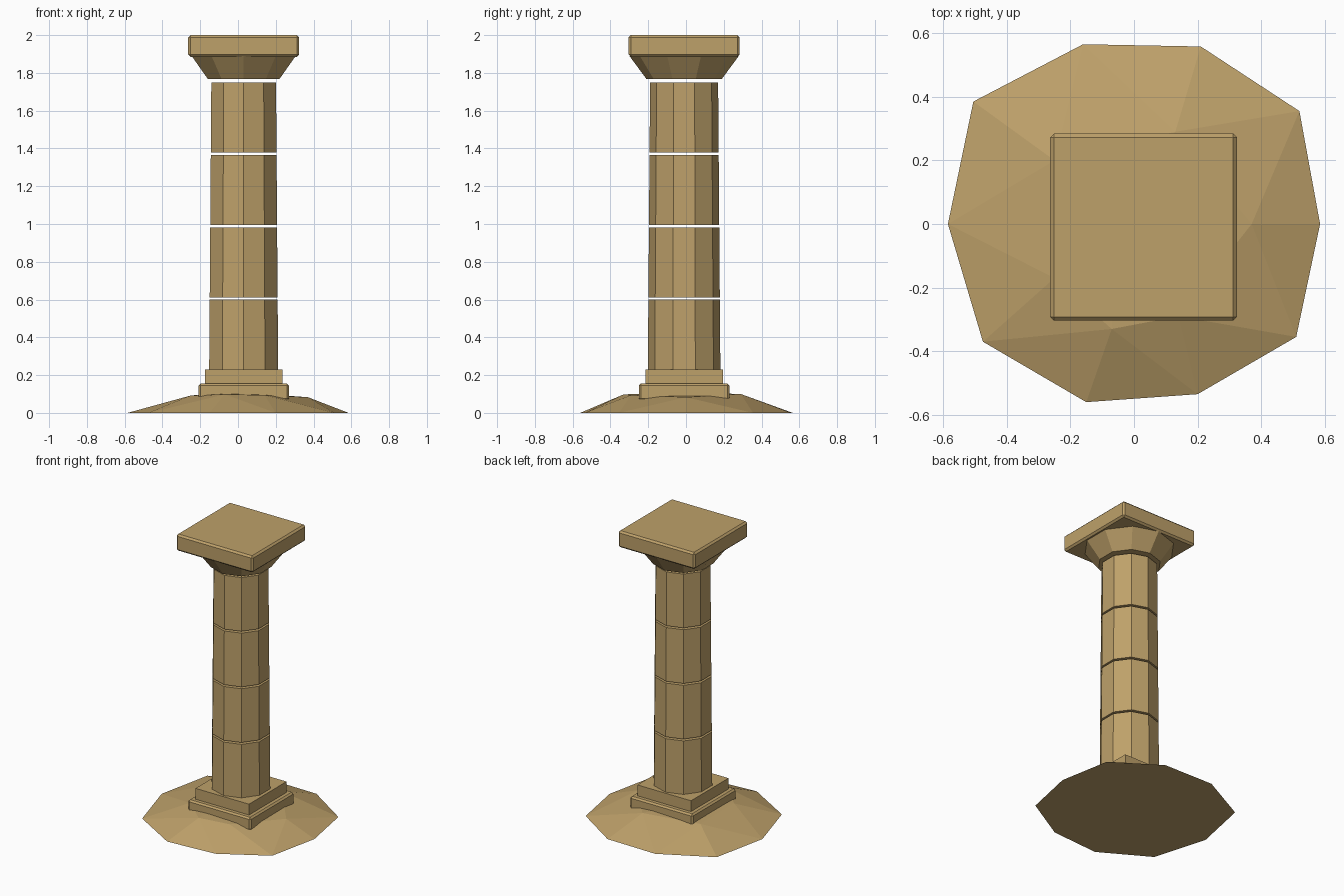
import bpy, bmesh, math
from mathutils import Matrix

if "Cube" in bpy.data.objects:
    bpy.data.objects.remove(bpy.data.objects["Cube"])

CX, CY = 0.03, -0.01          # column axis
SIDES = 10

stone = bpy.data.materials.new("sandstone")
stone.diffuse_color = (0.515, 0.356, 0.144, 1)
stone.use_nodes = True
stone.node_tree.nodes["Principled BSDF"].inputs["Base Color"].default_value = stone.diffuse_color


def finish(name, bm):
    bmesh.ops.recalc_face_normals(bm, faces=bm.faces)
    mesh = bpy.data.meshes.new(name)
    bm.to_mesh(mesh)
    bm.free()
    mesh.materials.append(stone)
    obj = bpy.data.objects.new(name, mesh)
    bpy.context.collection.objects.link(obj)
    return obj


def slab(name, half, z0, z1, bevel=0.0):
    bm = bmesh.new()
    bmesh.ops.create_cube(bm, size=1, matrix=Matrix.Translation((CX, CY, (z0 + z1) / 2))
                          @ Matrix.Diagonal((2 * half, 2 * half, z1 - z0, 1)))
    if bevel:
        bmesh.ops.bevel(bm, geom=bm.edges[:], offset=bevel, segments=1, affect='EDGES')
    return finish(name, bm)


def drum(name, r0, r1, z0, z1):
    bm = bmesh.new()
    rings = []
    for r, z in ((r0, z0), (r1, z1)):
        rings.append([bm.verts.new((CX + r * math.sin(k * math.tau / SIDES),
                                    CY + r * math.cos(k * math.tau / SIDES), z))
                      for k in range(SIDES)])
    low, high = rings
    for k in range(SIDES):
        j = (k + 1) % SIDES
        bm.faces.new((low[k], low[j], high[j], high[k]))
    bm.faces.new(low)
    bm.faces.new(high)
    return finish(name, bm)


# Irregular faceted mound
outline = [(.585, 0), (.52, .355), (.21, .558), (-.16, .565), (-.505, .385),
           (-.585, 0), (-.475, -.37), (-.15, -.56), (.2, -.535), (.51, -.355)]
crown = [(.37, 0, .083), (.13, .29, .1), (-.25, .2, .092), (-.25, -.17, .092),
         (-.07, -.33, .098), (.14, -.29, .094), (-.05, 0, .108)]
bm = bmesh.new()
for p in [(x, y, 0) for x, y in outline] + crown:
    bm.verts.new(p)
bmesh.ops.convex_hull(bm, input=bm.verts[:])
bmesh.ops.dissolve_limit(bm, angle_limit=0.01, verts=bm.verts[:], edges=bm.edges[:])
finish("mound", bm)

# Stepped plinth
slab("plinth_lower", 0.24, 0.065, 0.155, 0.011)
slab("plinth_upper", 0.205, 0.15, 0.23)

# Tapering shaft of four drums with open joints
for i in range(4):
    z0 = 0.228 + i * 0.3835
    z1 = z0 + 0.371
    radius = lambda z: 0.192 - 0.012 * (z - 0.23) / 1.53
    drum(f"shaft_drum_{i + 1}", radius(z0), radius(z1), z0, z1)

# Flared capital and top slab
drum("capital", 0.199, 0.289, 1.767, 1.889)
slab("top_slab", 0.294, 1.885, 2.0, 0.012)
